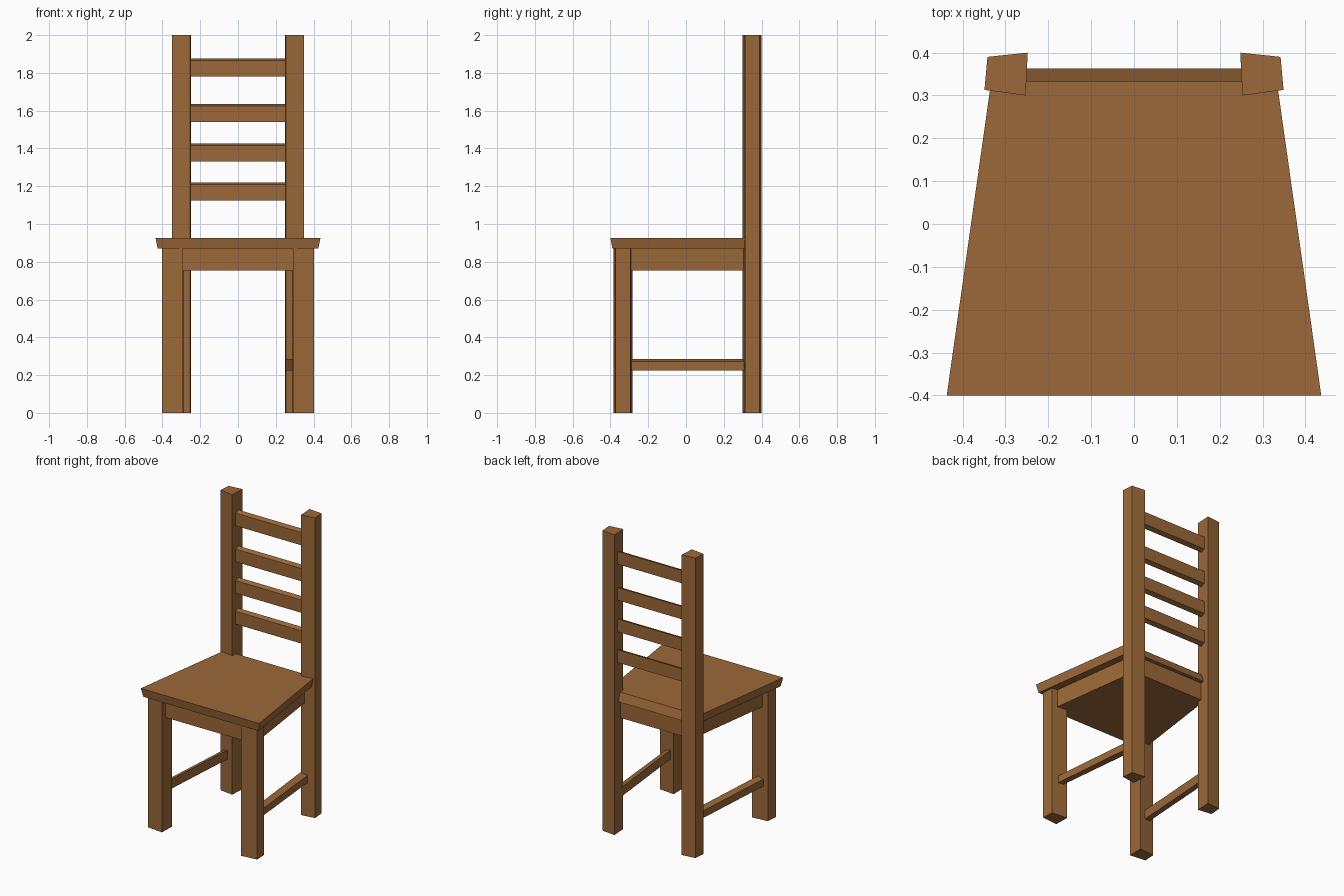
import bpy

if "Cube" in bpy.data.objects:
    bpy.data.objects.remove(bpy.data.objects["Cube"])

wood = bpy.data.materials.new("brown wood")
wood.diffuse_color = (0.33, 0.14, 0.04, 1)
wood.use_nodes = True
wood.node_tree.nodes["Principled BSDF"].inputs["Base Color"].default_value = wood.diffuse_color


def loft(name, a, b):
    """Solid between two matching loops of 3D points."""
    n = len(a)
    faces = [tuple(range(n)), tuple(range(n, 2 * n))]
    faces += [(i, (i + 1) % n, n + (i + 1) % n, n + i) for i in range(n)]
    me = bpy.data.meshes.new(name)
    me.from_pydata(a + b, [], faces)
    ob = bpy.data.objects.new(name, me)
    bpy.context.collection.objects.link(ob)
    me.materials.append(wood)
    bpy.context.view_layer.objects.active = ob
    bpy.ops.object.mode_set(mode='EDIT')
    bpy.ops.mesh.select_all(action='SELECT')
    bpy.ops.mesh.normals_make_consistent(inside=False)
    bpy.ops.object.mode_set(mode='OBJECT')
    return ob


def upright(name, plan, z0, z1):
    return loft(name, [(x, y, z0) for x, y in plan], [(x, y, z1) for x, y in plan])


def trapezoid(front_x, back_x, front_y, back_y, z):
    return [(-front_x, front_y, z), (front_x, front_y, z),
            (back_x, back_y, z), (-back_x, back_y, z)]


# Legs and back posts, slightly skewed in plan
front_plan = [(0.403, -0.373), (0.398, -0.294), (0.289, -0.283), (0.292, -0.384)]
back_plan = [(0.349, 0.313), (0.342, 0.39), (0.248, 0.40), (0.253, 0.30)]
for side, s in (("left", -1), ("right", 1)):
    upright(side + "_front_leg", [(s * x, y) for x, y in front_plan], 0, 0.87)
    upright(side + "_back_post", [(s * x, y) for x, y in back_plan], 0, 2)

# Seat board with sloping edges, and the solid apron under it
loft("seat", trapezoid(0.425, 0.32, -0.39, 0.355, 0.87),
     trapezoid(0.437, 0.333, -0.40, 0.335, 0.927))
loft("apron", trapezoid(0.368, 0.276, -0.35, 0.33, 0.753),
     trapezoid(0.368, 0.276, -0.35, 0.33, 0.872))

# Back slats with forward-sloping tops
for i, z in enumerate((1.125, 1.33, 1.54, 1.78)):
    section = [(0.333, z), (0.363, z + 0.01), (0.363, z + 0.095), (0.333, z + 0.085)]
    loft(f"back_slat_{i + 1}", [(-0.27, y, h) for y, h in section],
         [(0.27, y, h) for y, h in section])

# Side stretchers: inner and outer x at the front leg and at the back post
for side, front, back in (("left", (-0.33, -0.367), (-0.29, -0.327)),
                          ("right", (0.317, 0.355), (0.251, 0.297))):
    def end(xs, y):
        return [(xs[0], y, 0.225), (xs[1], y, 0.225), (xs[1], y, 0.273), (xs[0], y, 0.286)]
    loft(side + "_stretcher", end(front, -0.30), end(back, 0.32))
